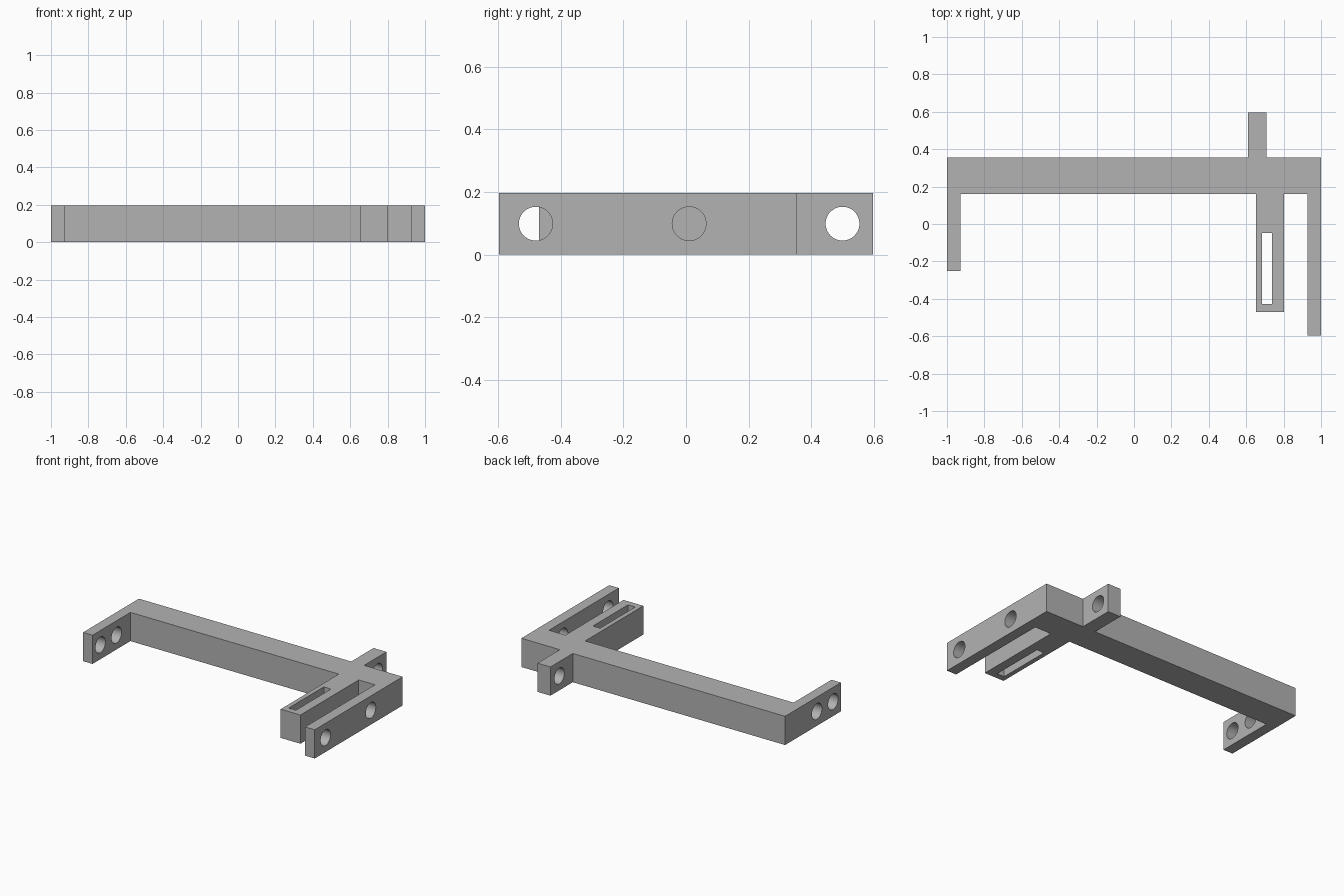
import bpy
import bmesh
import math

HEIGHT = 0.197
HOLE_RADIUS = 0.054

default = bpy.data.objects.get("Cube")
if default:
    bpy.data.objects.remove(default, do_unlink=True)

# One plain grey
grey = bpy.data.materials.new("plain_grey")
grey.use_nodes = True
grey.diffuse_color = (0.45, 0.45, 0.45, 1)
grey.node_tree.nodes["Principled BSDF"].inputs["Base Color"].default_value = (0.45, 0.45, 0.45, 1)


def extrude_outline(name, points, z0, z1):
    """Solid prism from a flat outline."""
    bm = bmesh.new()
    face = bm.faces.new([bm.verts.new((x, y, z0)) for x, y in points])
    grown = bmesh.ops.extrude_face_region(bm, geom=[face])["geom"]
    top = [v for v in grown if isinstance(v, bmesh.types.BMVert)]
    bmesh.ops.translate(bm, verts=top, vec=(0, 0, z1 - z0))
    bmesh.ops.recalc_face_normals(bm, faces=bm.faces)
    mesh = bpy.data.meshes.new(name)
    bm.to_mesh(mesh)
    bm.free()
    mesh.materials.append(grey)
    obj = bpy.data.objects.new(name, mesh)
    bpy.context.collection.objects.link(obj)
    return obj


def cut(target, cutter):
    """Subtract the cutter and discard it."""
    cutter.hide_render = True
    mod = target.modifiers.new("cut", 'BOOLEAN')
    mod.operation = 'DIFFERENCE'
    mod.solver = 'EXACT'
    mod.object = cutter
    bpy.context.view_layer.objects.active = target
    bpy.ops.object.modifier_apply(modifier=mod.name)
    bpy.data.objects.remove(cutter, do_unlink=True)


def drill(target, x, y):
    """Round hole along x through one thin wall."""
    bpy.ops.mesh.primitive_cylinder_add(
        vertices=48, radius=HOLE_RADIUS, depth=0.16,
        location=(x, y, HEIGHT / 2), rotation=(0, math.pi / 2, 0))
    cutter = bpy.context.object
    cutter.data.materials.append(grey)
    cut(target, cutter)


# Crossbar with two end arms, slotted prong and rear tab
BACK, FRONT = 0.355, 0.16
bracket = extrude_outline("bracket", [
    (-1, BACK), (-1, -0.25), (-0.928, -0.25), (-0.928, FRONT),    # right arm
    (0.653, FRONT), (0.653, -0.47), (0.803, -0.47), (0.803, FRONT),  # prong
    (0.927, FRONT), (0.927, -0.597), (1, -0.597), (1, BACK),      # left arm
    (0.708, BACK), (0.708, 0.597), (0.61, 0.597), (0.61, BACK),   # rear tab
], 0, HEIGHT)

# Slot through the prong
cut(bracket, extrude_outline("slot_cutter", [
    (0.684, -0.428), (0.739, -0.428), (0.739, -0.048), (0.684, -0.048),
], -0.1, HEIGHT + 0.1))

# Pin holes through the arms and the tab
for x, y in [(0.964, -0.48), (0.964, 0.01), (0.659, 0.5),
             (-0.964, -0.165), (-0.964, 0.01)]:
    drill(bracket, x, y)

# Smooth bores, crisp edges
bpy.ops.object.select_all(action='DESELECT')
bracket.select_set(True)
bpy.context.view_layer.objects.active = bracket
bpy.ops.object.shade_smooth_by_angle(angle=math.radians(30))
